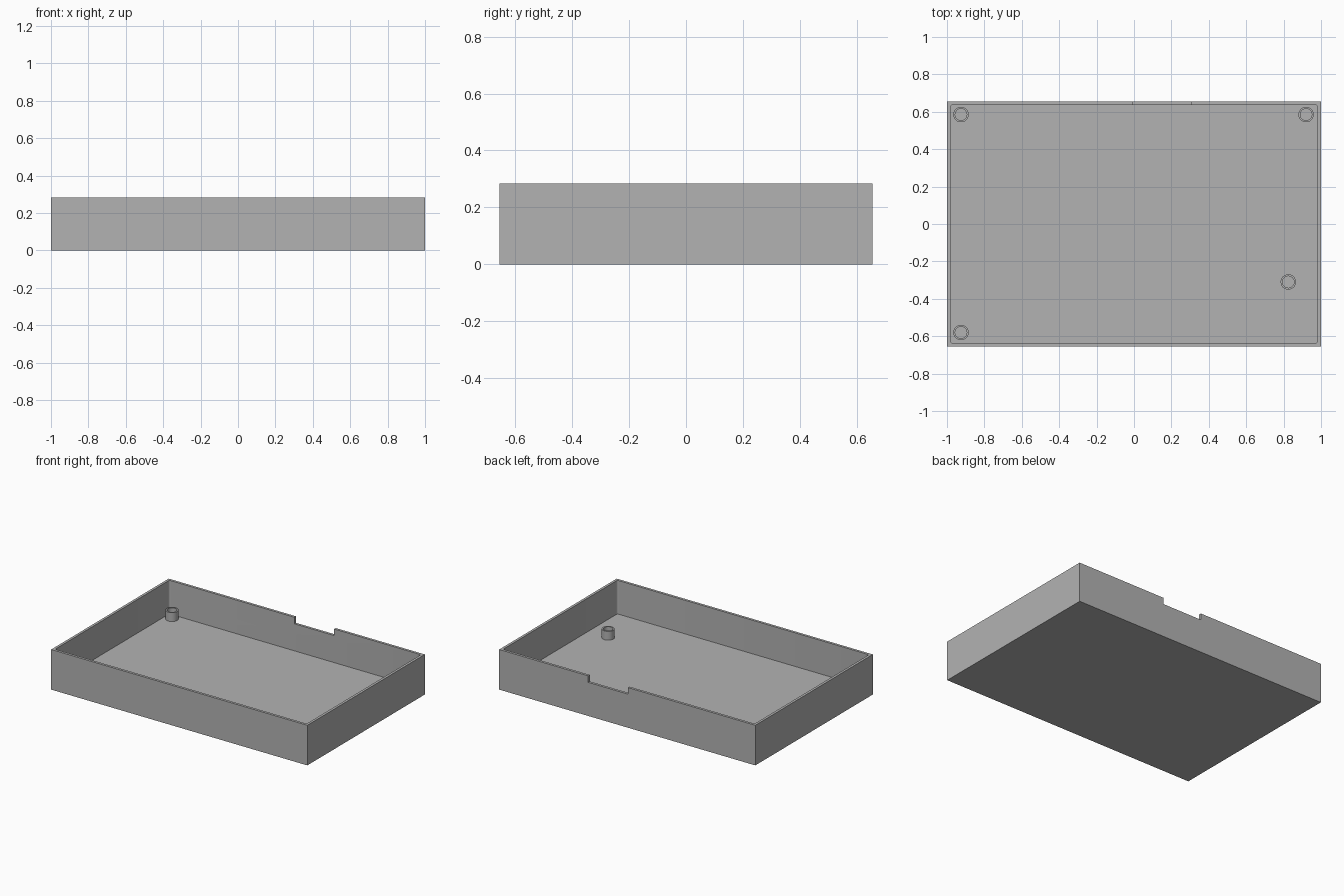
import bpy, bmesh

if "Cube" in bpy.data.objects:
    bpy.data.objects.remove(bpy.data.objects["Cube"])

WIDTH, DEPTH, HEIGHT = 2.0, 1.31, 0.283
WALL, FLOOR = 0.018, 0.046
NOTCH_X, NOTCH_DROP = (-0.005, 0.305), 0.046
POST_TOP, POST_R, HOLE_R = 0.108, 0.041, 0.031
POSTS = [(-0.925, 0.585), (0.92, 0.585), (-0.925, -0.58), (0.825, -0.31)]

grey = bpy.data.materials.new("plain grey")
grey.use_nodes = True
colour = (0.45, 0.45, 0.45, 1)
grey.diffuse_color = colour
grey.node_tree.nodes["Principled BSDF"].inputs["Base Color"].default_value = colour


def add_object(name, bm):
    bmesh.ops.recalc_face_normals(bm, faces=bm.faces)
    mesh = bpy.data.meshes.new(name)
    bm.to_mesh(mesh)
    bm.free()
    mesh.materials.append(grey)
    obj = bpy.data.objects.new(name, mesh)
    bpy.context.collection.objects.link(obj)
    return obj


def box(name, low, high, corner=0):
    """Box between two corners, with optionally rounded upright edges."""
    bm = bmesh.new()
    bmesh.ops.create_cube(bm, size=1)
    for v in bm.verts:
        v.co = [h if c > 0 else l for c, l, h in zip(v.co, low, high)]
    if corner:
        upright = [e for e in bm.edges
                   if abs(e.verts[0].co.z - e.verts[1].co.z) > 0.01]
        bmesh.ops.bevel(bm, geom=upright, offset=corner, segments=4,
                        profile=0.5, affect='EDGES')
    return add_object(name, bm)


def cut(target, cutter):
    """Subtract the cutter, apply the result and drop the cutter."""
    cutter.hide_render = True
    mod = target.modifiers.new("cut", 'BOOLEAN')
    mod.operation, mod.solver, mod.object = 'DIFFERENCE', 'EXACT', cutter
    bpy.context.view_layer.update()
    evaluated = target.evaluated_get(bpy.context.evaluated_depsgraph_get())
    result = bpy.data.meshes.new_from_object(evaluated)
    target.modifiers.clear()
    target.data = result
    bpy.data.objects.remove(cutter)


def post(name, x, y, sides=48):
    """Hollow post: a lathed ring standing on the floor."""
    bm = bmesh.new()
    profile = [(HOLE_R, FLOOR), (HOLE_R, POST_TOP),
               (POST_R, POST_TOP), (POST_R, FLOOR)]
    verts = [bm.verts.new((x + r, y, z)) for r, z in profile]
    edges = [bm.edges.new(pair) for pair in zip(verts, verts[1:])]
    bmesh.ops.spin(bm, geom=verts + edges, cent=(x, y, 0), axis=(0, 0, 1),
                   angle=6.283185307, steps=sides)
    bmesh.ops.remove_doubles(bm, verts=bm.verts, dist=0.0001)
    # The ring is open below, so turn its faces outward by the rim
    bmesh.ops.recalc_face_normals(bm, faces=bm.faces)
    obj = add_object(name, bm)
    if any(p.normal.z < -0.5 for p in obj.data.polygons):
        obj.data.flip_normals()
    return obj


# Open tray with a cavity
hx, hy = WIDTH / 2, DEPTH / 2
tray = box("tray", (-hx, -hy, 0), (hx, hy, HEIGHT))
cut(tray, box("cavity_cutter", (WALL - hx, WALL - hy, FLOOR),
              (hx - WALL, hy - WALL, HEIGHT + 0.1), corner=0.012))

# Notch in the top of the back wall
cut(tray, box("notch_cutter", (NOTCH_X[0], hy - 0.1, HEIGHT - NOTCH_DROP),
              (NOTCH_X[1], hy + 0.1, HEIGHT + 0.1)))

# Hollow mounting posts
parts = [tray] + [post(f"mounting_post_{i}", x, y)
                  for i, (x, y) in enumerate(POSTS, 1)]

# Smooth the round surfaces, keep the corners crisp
bpy.ops.object.select_all(action='DESELECT')
for obj in parts:
    obj.select_set(True)
bpy.context.view_layer.objects.active = tray
bpy.ops.object.shade_smooth_by_angle(angle=0.52)
